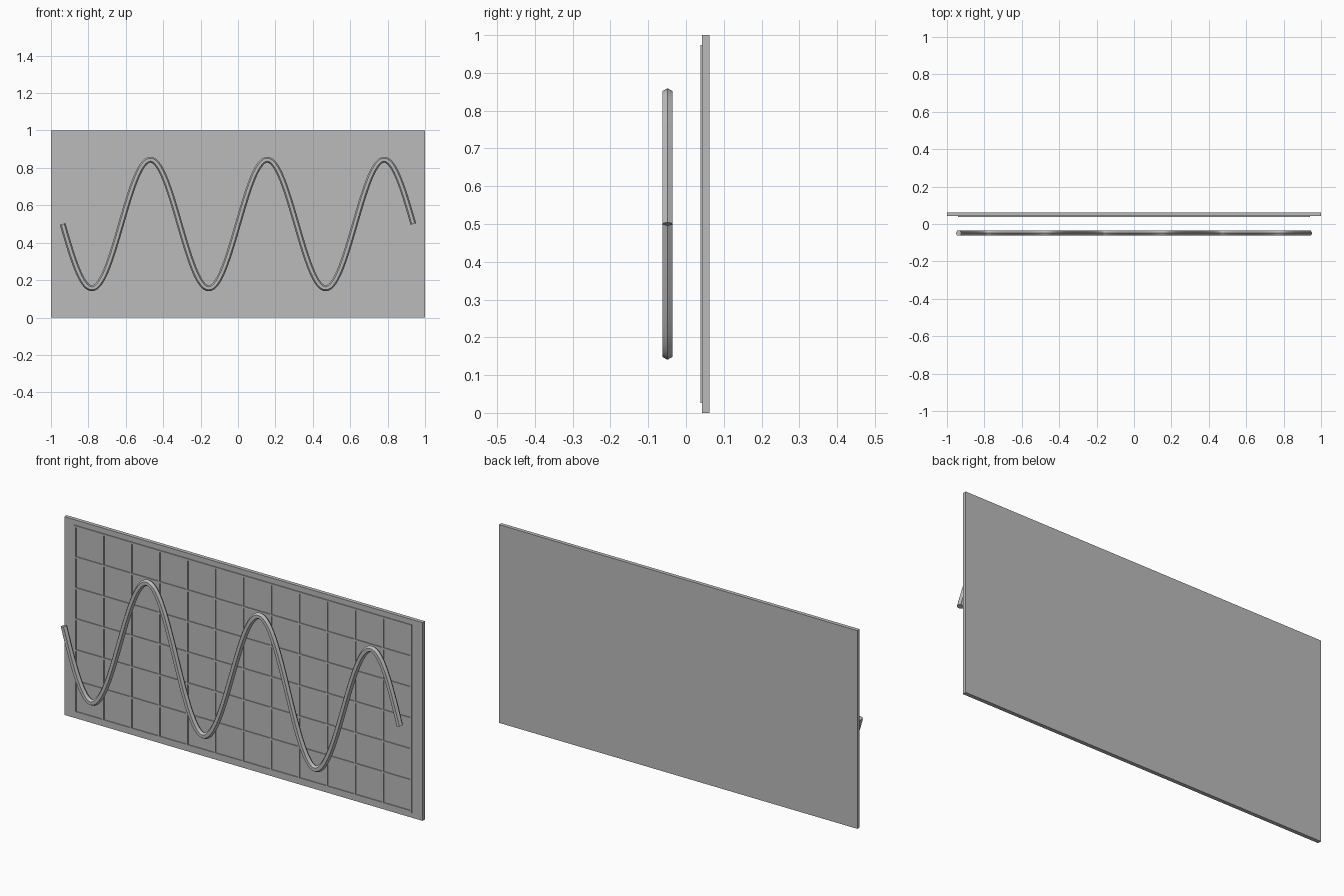
import bpy, bmesh
from math import sin, cos, pi
from mathutils import Vector

cube = bpy.data.objects.get("Cube")
if cube:
    bpy.data.objects.remove(cube, do_unlink=True)

UNIT = 1 / 6.4           # one grid square
MID_Z = 0.5
PLATE_FRONT, PLATE_BACK = 0.043, 0.0625
BAR_FRONT = 0.0385
BAR_WIDTH = 0.06 * UNIT

grey = bpy.data.materials.new("plain_grey")
grey.use_nodes = True
grey.diffuse_color = (0.5, 0.5, 0.5, 1)
grey.node_tree.nodes["Principled BSDF"].inputs["Base Color"].default_value = (0.5, 0.5, 0.5, 1)


def add_object(name, bm):
    bmesh.ops.recalc_face_normals(bm, faces=bm.faces)
    mesh = bpy.data.meshes.new(name)
    bm.to_mesh(mesh)
    bm.free()
    mesh.materials.append(grey)
    obj = bpy.data.objects.new(name, mesh)
    bpy.context.collection.objects.link(obj)
    return obj


def add_box(bm, x, z, width, height, front, back):
    verts = bmesh.ops.create_cube(bm, size=1)["verts"]
    bmesh.ops.scale(bm, verts=verts, vec=(width, back - front, height))
    bmesh.ops.translate(bm, verts=verts, vec=(x, (front + back) / 2, z))


# Backing plate
bm = bmesh.new()
add_box(bm, 0, MID_Z, 2, 1, PLATE_FRONT, PLATE_BACK)
add_object("backing_plate", bm)

# Raised grid lines, sunk slightly into the plate
bm = bmesh.new()
for i in range(-6, 7):
    add_box(bm, i * UNIT, MID_Z, BAR_WIDTH, 6 * UNIT + BAR_WIDTH, BAR_FRONT, PLATE_FRONT + 0.002)
add_object("vertical_grid_lines", bm)

bm = bmesh.new()
for i in range(-3, 4):
    add_box(bm, 0, MID_Z + i * UNIT, 12 * UNIT, BAR_WIDTH, BAR_FRONT, PLATE_FRONT + 0.002)
add_object("horizontal_grid_lines", bm)

# Six-sided tube following a three-period sine wave
STEPS, SIDES = 180, 6
RADIUS, AMPLITUDE, TUBE_Y = 0.1 * UNIT, 2.2 * UNIT, -0.049
HALF = 6 * UNIT
WAVE = 3 * pi / HALF

bm = bmesh.new()
rings = []
for i in range(STEPS + 1):
    x = -HALF + 2 * HALF * i / STEPS
    angle = WAVE * (x + HALF)
    centre = Vector((x, TUBE_Y, MID_Z - AMPLITUDE * sin(angle)))
    normal = Vector((AMPLITUDE * WAVE * cos(angle), 0, 1)).normalized()
    side = Vector((0, 1, 0))
    rings.append([bm.verts.new(centre + RADIUS * (normal * cos(a) + side * sin(a)))
                  for a in (2 * pi * k / SIDES for k in range(SIDES))])
for ring, after in zip(rings, rings[1:]):
    for k in range(SIDES):
        n = (k + 1) % SIDES
        bm.faces.new((ring[k], ring[n], after[n], after[k]))
bm.faces.new(rings[0])
bm.faces.new(rings[-1])
wave = add_object("wave_tube", bm)

# Smooth along the tube, crisp along its six edges
bpy.ops.object.select_all(action="DESELECT")
wave.select_set(True)
bpy.context.view_layer.objects.active = wave
bpy.ops.object.shade_smooth_by_angle(angle=pi / 6)
